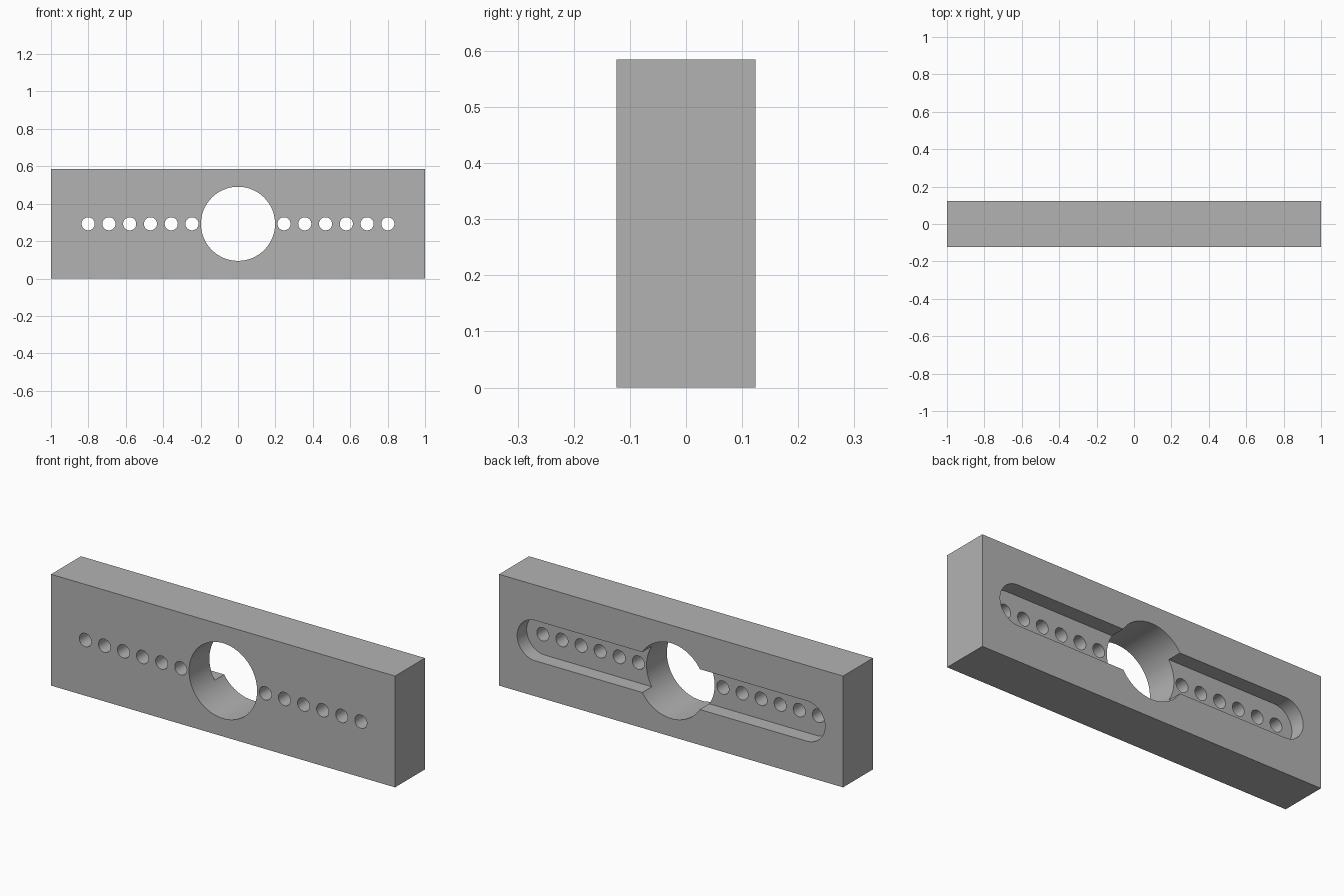
import bpy, bmesh
from math import sin, cos, pi

cube = bpy.data.objects.get("Cube")
if cube:
    bpy.data.objects.remove(cube, do_unlink=True)

LENGTH, DEPTH, HEIGHT = 2.0, 0.248, 0.585
MID = HEIGHT / 2
BACK = DEPTH / 2
SLOT_DEPTH = 0.079


def arc(cx, r, start, end, n):
    """Points of an arc in the x-z plane, at mid height."""
    angles = [start + (end - start) * i / n for i in range(n + 1)]
    return [(cx + r * cos(a), MID + r * sin(a)) for a in angles]


def circle(cx, r, n):
    return arc(cx, r, 0, 2 * pi, n)[:-1]


def prisms(name, profiles, y0, y1):
    """Extrude closed x-z profiles from y0 to y1 into one object."""
    bm = bmesh.new()
    for profile in profiles:
        face = bm.faces.new([bm.verts.new((x, y0, z)) for x, z in profile])
        grown = bmesh.ops.extrude_face_region(bm, geom=[face], use_keep_orig=True)
        moved = [v for v in grown["geom"] if isinstance(v, bmesh.types.BMVert)]
        bmesh.ops.translate(bm, verts=moved, vec=(0, y1 - y0, 0))
    bmesh.ops.recalc_face_normals(bm, faces=bm.faces)
    mesh = bpy.data.meshes.new(name)
    bm.to_mesh(mesh)
    bm.free()
    obj = bpy.data.objects.new(name, mesh)
    bpy.context.collection.objects.link(obj)
    return obj


def cut(target, cutter):
    """Subtract the cutter for good, then discard it."""
    cutter.hide_render = True
    mod = target.modifiers.new("cut", "BOOLEAN")
    mod.operation = "DIFFERENCE"
    mod.solver = "EXACT"
    mod.object = cutter
    bpy.context.view_layer.objects.active = target
    bpy.ops.object.modifier_apply(modifier=mod.name)
    bpy.data.objects.remove(cutter, do_unlink=True)


# Rectangular block
half = LENGTH / 2
outline = [(-half, 0), (half, 0), (half, HEIGHT), (-half, HEIGHT)]
block = prisms("drilled_block", [outline], -BACK, BACK)

# Round-ended slot sunk into the back
slot = arc(0.789, 0.106, -pi / 2, pi / 2, 32) + arc(-0.789, 0.106, pi / 2, 3 * pi / 2, 32)
cut(block, prisms("slot_cutter", [slot], BACK - SLOT_DEPTH, BACK + 0.1))

# Large bore through the middle
cut(block, prisms("bore_cutter", [circle(0, 0.198, 96)], -0.3, 0.3))

# Row of six small holes on each side
holes = [circle(side * (0.246 + 0.111 * i), 0.035, 40) for side in (-1, 1) for i in range(6)]
cut(block, prisms("hole_cutter", holes, -0.3, 0.3))

# Plain grey finish
grey = bpy.data.materials.new("plain_grey")
grey.use_nodes = True
colour = (0.45, 0.45, 0.45, 1)
grey.diffuse_color = colour
grey.node_tree.nodes["Principled BSDF"].inputs["Base Color"].default_value = colour
block.data.materials.clear()
block.data.materials.append(grey)
for poly in block.data.polygons:
    poly.material_index = 0

# Smooth hole walls, sharp rims
bpy.ops.object.select_all(action="DESELECT")
block.select_set(True)
bpy.context.view_layer.objects.active = block
bpy.ops.object.shade_smooth_by_angle(angle=pi / 6)
